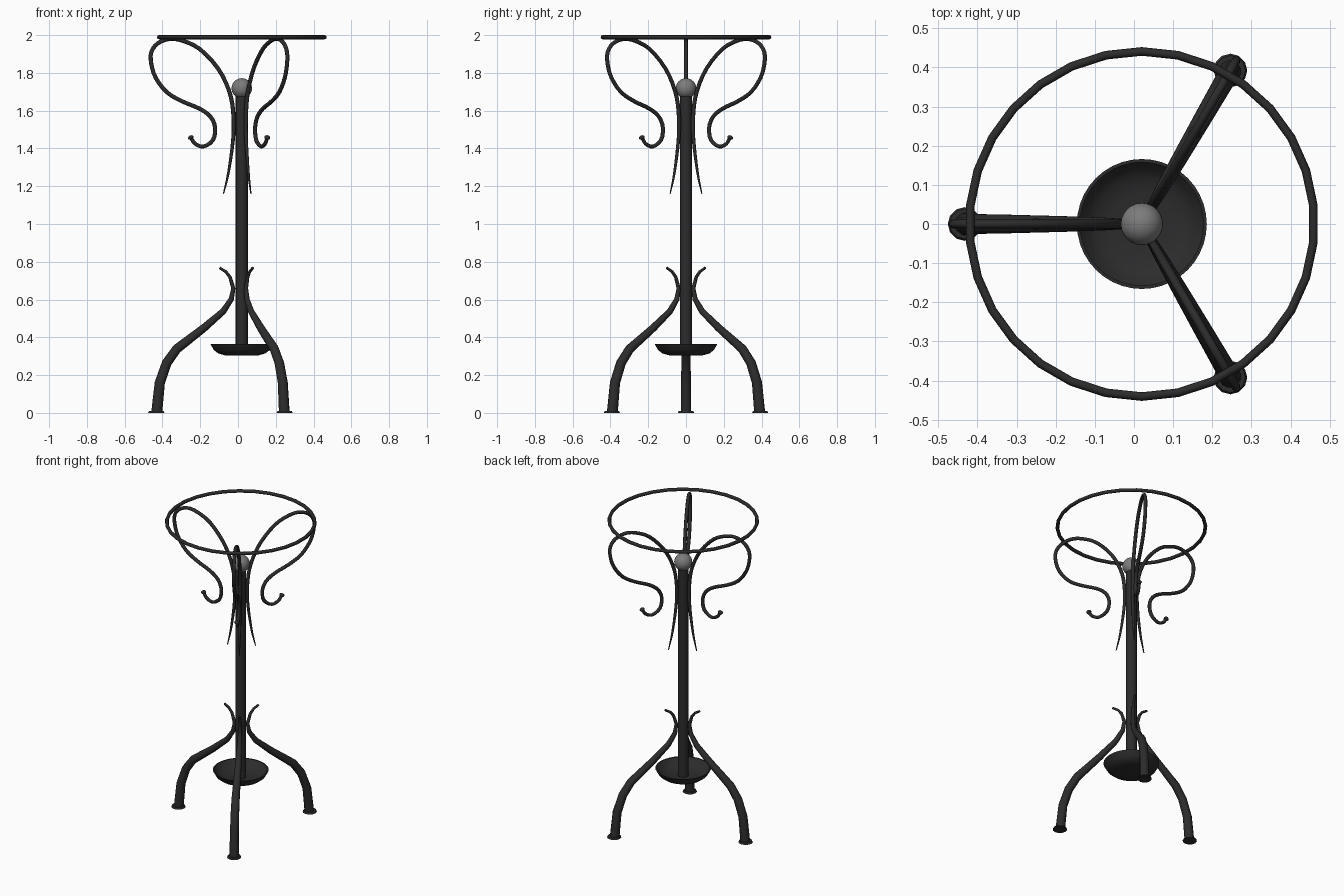
import bpy, bmesh, math
from mathutils import Vector, Matrix

if "Cube" in bpy.data.objects:
    bpy.data.objects.remove(bpy.data.objects["Cube"])

CX = 0.02  # pole axis


def material(name, v):
    m = bpy.data.materials.new(name)
    m.diffuse_color = (v, v, v, 1)
    m.use_nodes = True
    m.node_tree.nodes["Principled BSDF"].inputs["Base Color"].default_value = m.diffuse_color
    return m


IRON = material("black iron", 0.025)
GREY = material("grey knob", 0.2)


def finish(name, bm, mat=IRON, angle=40):
    bmesh.ops.recalc_face_normals(bm, faces=bm.faces)
    me = bpy.data.meshes.new(name)
    bm.to_mesh(me)
    bm.free()
    me.materials.append(mat)
    ob = bpy.data.objects.new(name, me)
    bpy.context.collection.objects.link(ob)
    bpy.ops.object.select_all(action='DESELECT')
    ob.select_set(True)
    bpy.context.view_layer.objects.active = ob
    bpy.ops.object.shade_smooth_by_angle(angle=math.radians(angle))
    return ob


def lathe(name, profile, sides, mat=IRON):
    """Revolve (radius, z) points about the pole axis."""
    bm = bmesh.new()
    vs = [bm.verts.new((CX + r, 0, z)) for r, z in profile]
    es = [bm.edges.new(p) for p in zip(vs, vs[1:])]
    bmesh.ops.spin(bm, geom=vs + es, cent=(CX, 0, 0), axis=(0, 0, 1),
                   angle=math.tau, steps=sides, use_duplicate=False)
    bmesh.ops.remove_doubles(bm, verts=bm.verts, dist=1e-5)
    return finish(name, bm, mat)


def smooth_path(pts, n):
    """Catmull-Rom through (r, z, thickness) points."""
    P = [Vector(p) for p in pts]
    P = [2 * P[0] - P[1]] + P + [2 * P[-1] - P[-2]]
    out = []
    for a, b, c, d in zip(P, P[1:], P[2:], P[3:]):
        for k in range(n):
            t = k / n
            out.append(0.5 * (2 * b + (c - a) * t + (2 * a - 5 * b + 4 * c - d) * t * t
                              + (3 * b - a - 3 * c + d) * t ** 3))
    return out + [P[-2]]


def sweep(bm, path, sides):
    """Round bar following (r, z, thickness) points in the r-z plane."""
    rings = []
    for i, p in enumerate(path):
        d = path[min(i + 1, len(path) - 1)] - path[max(i - 1, 0)]
        nrm = Vector((-d.y, 0, d.x)).normalized()
        c = Vector((p.x, 0, p.y))
        ring = []
        for k in range(sides):
            a = math.tau * k / sides
            ring.append(bm.verts.new(c + p.z * (nrm * math.cos(a) + Vector((0, math.sin(a), 0)))))
        rings.append(ring)
    for A, B in zip(rings, rings[1:]):
        for k in range(sides):
            j = (k + 1) % sides
            bm.faces.new((A[k], A[j], B[j], B[k]))
    bm.faces.new(rings[0])
    bm.faces.new(rings[-1])


def place(bm, angle):
    bm.transform(Matrix.Translation((CX, 0, 0)) @ Matrix.Rotation(math.radians(angle), 4, 'Z'))


# central pole and dish
lathe("pole", [(0, 0.31), (0.032, 0.31), (0.032, 1.7), (0, 1.7)], 16)
lathe("dish", [(0, 0.305), (0.09, 0.305), (0.125, 0.315), (0.148, 0.333), (0.166, 0.365),
               (0.158, 0.365), (0.14, 0.343), (0.12, 0.327), (0.08, 0.318), (0, 0.317)], 40)

# knob on top of the pole
bm = bmesh.new()
bmesh.ops.create_uvsphere(bm, u_segments=24, v_segments=16, radius=0.054,
                          matrix=Matrix.Translation((CX, 0, 1.718)))
finish("knob", bm, GREY)

# top ring, 30 sides with a corner facing +y
bm = bmesh.new()
N, M = 30, 8
grid = [[bm.verts.new((CX + (0.441 + 0.011 * math.cos(b)) * math.cos(a),
                       (0.441 + 0.011 * math.cos(b)) * math.sin(a),
                       1.989 + 0.011 * math.sin(b)))
         for b in (math.tau * j / M for j in range(M))]
        for a in (math.pi / 2 + math.tau * i / N for i in range(N))]
for i in range(N):
    for j in range(M):
        k, l = (i + 1) % N, (j + 1) % M
        bm.faces.new((grid[i][j], grid[k][j], grid[k][l], grid[i][l]))
finish("top_ring", bm, angle=50)

LEG = [(0.45, 0.005, 0.029), (0.434, 0.16, 0.027), (0.397, 0.265, 0.026), (0.344, 0.339, 0.025),
       (0.2, 0.45, 0.021), (0.098, 0.538, 0.017), (0.055, 0.603, 0.014), (0.045, 0.66, 0.011),
       (0.063, 0.72, 0.009), (0.085, 0.748, 0.008), (0.118, 0.768, 0.007)]
SCROLL = [(0.097, 1.16, 0.003), (0.07, 1.275, 0.007), (0.045, 1.46, 0.01), (0.046, 1.6, 0.011),
          (0.069, 1.71, 0.011), (0.127, 1.825, 0.011), (0.222, 1.926, 0.011),
          (0.312, 1.97, 0.011), (0.381, 1.98, 0.011), (0.444, 1.957, 0.011),
          (0.479, 1.91, 0.011), (0.479, 1.847, 0.011), (0.455, 1.773, 0.011),
          (0.397, 1.698, 0.011), (0.317, 1.65, 0.011), (0.222, 1.61, 0.011),
          (0.164, 1.566, 0.011), (0.141, 1.508, 0.011), (0.153, 1.444, 0.011),
          (0.203, 1.41, 0.01), (0.247, 1.425, 0.01), (0.268, 1.455, 0.01)]

# three legs, feet and scrolls around the pole
for i, ang in enumerate((180, 60, -60), 1):
    bm = bmesh.new()
    sweep(bm, [Vector(p) for p in LEG], 10)
    place(bm, ang)
    finish(f"leg_{i}", bm, angle=50)

    bm = bmesh.new()
    bmesh.ops.create_cone(bm, cap_ends=True, segments=12, radius1=0.043, radius2=0.038,
                          depth=0.01, matrix=Matrix.Translation((0.453, 0, 0.005)))
    place(bm, ang)
    finish(f"foot_{i}", bm)

    bm = bmesh.new()
    sweep(bm, smooth_path(SCROLL, 3), 8)
    bmesh.ops.create_uvsphere(bm, u_segments=10, v_segments=6, radius=0.016,
                              matrix=Matrix.Translation((0.27, 0, 1.458))
                              @ Matrix.Rotation(math.radians(25), 4, 'Y')
                              @ Matrix.Diagonal((1, 1, 0.7, 1)))
    place(bm, ang)
    finish(f"scroll_{i}", bm, angle=50)
